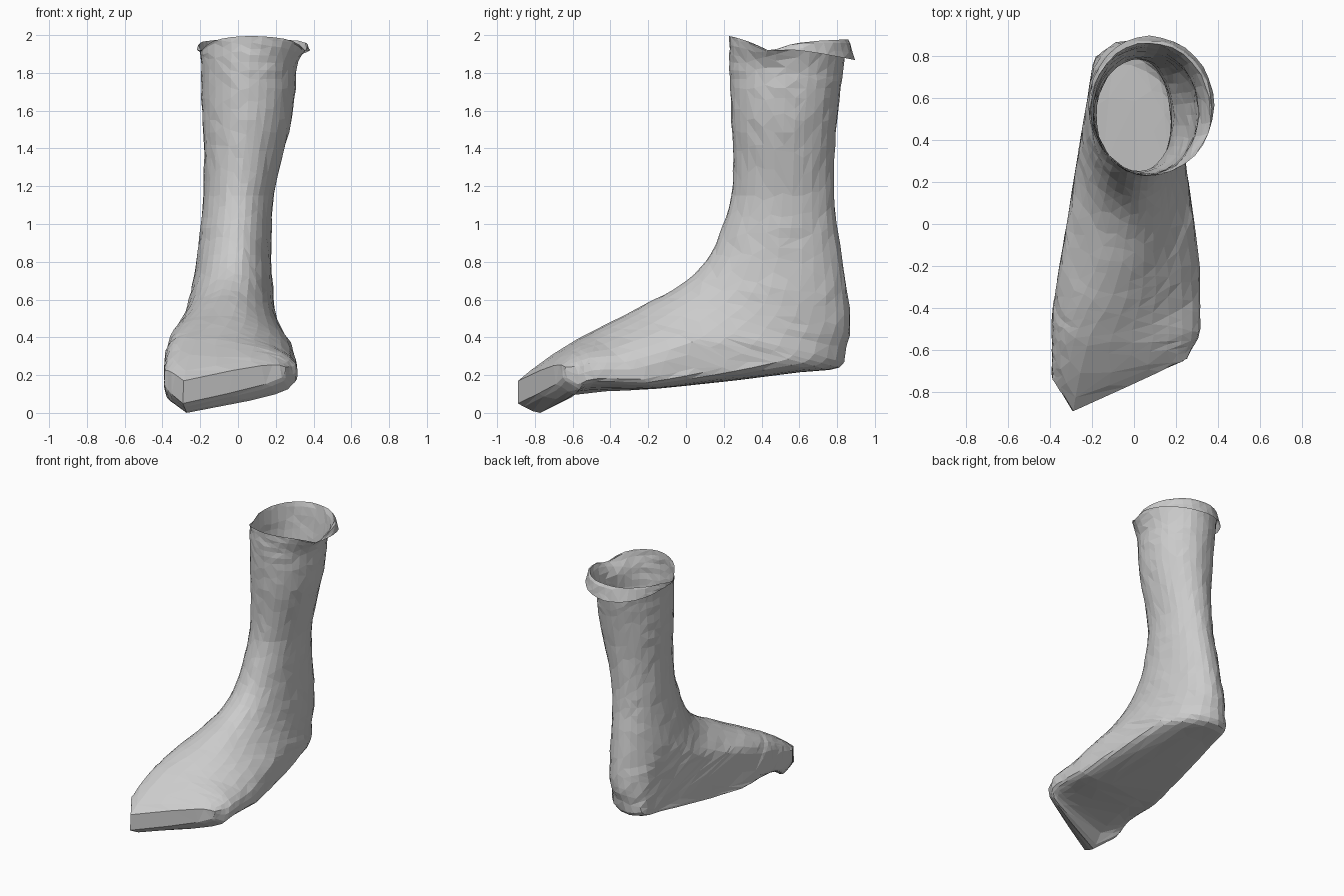
import bpy
import bmesh
import random
from math import sin, cos, pi

random.seed(4)
SIDES = 32      # points around each ring
STEPS = 3       # rings between two stations

default_cube = bpy.data.objects.get("Cube")
if default_cube:
    bpy.data.objects.remove(default_cube, do_unlink=True)

# Stations from the folded lip down the shaft, around the heel and out to the
# toe: front/instep point (y, z) and back/sole point (y, z)
PROFILE = [
    (.23, 2.0, .893, 1.87), (.23, 1.96, .86, 1.98), (.23, 1.86, .835, 1.82),
    (.235, 1.72, .82, 1.72), (.24, 1.55, .80, 1.55), (.25, 1.35, .785, 1.35),
    (.24, 1.15, .785, 1.15), (.19, .98, .80, .98), (.13, .84, .83, .8),
    (.04, .73, .86, .6), (-.08, .645, .872, .45), (-.2, .585, .845, .34),
    (-.3, .53, .81, .24), (-.38, .49, .6, .215), (-.45, .455, .2, .165),
    (-.52, .42, -.2, .125), (-.6, .375, -.48, .11), (-.68, .325, -.66, .075),
    (-.79, .25, -.77, .0), (-.89, .17, -.89, .05),
]

# Right edge, ridge and left edge (x) at each station
WIDTHS = [
    (-.215, .07, .38), (-.205, .07, .36), (-.195, .06, .31), (-.195, .06, .305),
    (-.19, .05, .285), (-.18, .03, .235), (-.185, .01, .19), (-.2, 0, .178),
    (-.22, -.01, .175), (-.245, -.02, .185), (-.275, -.04, .195), (-.305, -.06, .215),
    (-.34, -.09, .25), (-.37, -.12, .285), (-.385, -.16, .305), (-.39, -.2, .315),
    (-.39, -.23, .315), (-.39, -.25, .31), (-.39, -.27, .285), (-.39, -.29, .25),
]

# Section shape at a station: height of widest point, roundness of the upper
# half on each side and of the lower half, backward sweep, upward lift, rim dip
SHAPES = {
    0: (.5, 1, 1, 1, 0, 0, .04),
    1: (.5, 1, 1, 1, 0, 0, .07),
    2: (.5, 1, 1, 1, 0, 0, .02),
    3: (.5, 1, 1, 1, 0, 0, 0),
    10: (.5, 1, 1, 1, 0, 0, 0),
    12: (.46, .8, 1, .9, 0, 0, 0),
    13: (.52, .7, 1, .7, 0, 0, 0),
    15: (.64, .65, 1, .42, .06, 0, 0),
    17: (.66, .65, .9, .4, .25, .1, 0),
    18: (.6, .6, .8, .4, .37, .19, 0),
    19: (.5, .5, .7, .5, .46, .22, 0),
}


def spline(rows, i, f):
    """Smooth value between row i and row i + 1."""
    last = len(rows) - 1
    a, b, c, d = (rows[min(max(i + o, 0), last)] for o in (-1, 0, 1, 2))
    return [q + .5 * f * (r - p + f * (2 * p - 5 * q + 4 * r - s
            + f * (3 * (q - r) + s - p))) for p, q, r, s in zip(a, b, c, d)]


def shape_at(t):
    """Section shape blended linearly between its stations."""
    low = max(k for k in SHAPES if k <= t)
    high = min(k for k in SHAPES if k >= t)
    f = (t - low) / (high - low) if high > low else 0
    return [a + (b - a) * f for a, b in zip(SHAPES[low], SHAPES[high])]


def ring_points(i, f):
    ay, az, by, bz = spline(PROFILE, i, f)
    x_min, ridge, x_max = spline(WIDTHS, i, f)
    mid, inner, outer, lower, sweep, lift, dip = shape_at(i + f)
    for n in range(SIDES):
        angle = 2 * pi * n / SIDES
        s, c = sin(angle), cos(angle)
        power = lower if c <= 0 else outer if s > 0 else inner
        side = abs(s) ** power
        reach = abs(c) ** power
        v = mid * (1 - reach) if c > 0 else mid + (1 - mid) * reach
        dx = side * (x_max - ridge) if s > 0 else side * (x_min - ridge)
        away = max(dx, -3.5 * dx)
        y = ay + (by - ay) * v + sweep * away
        notch = dip / (1 + (4 * (c - .35)) ** 2)
        z = az + (bz - az) * v + lift * away - notch
        x = ridge + dx
        if z < .7:      # the foot narrows towards the heel
            x = min(max(x, .165 * y - .319), .285 - .14 * y)
        wobble = [random.uniform(-.003, .003) for _ in range(2)]
        yield x + wobble[0], y + wobble[1], min(max(z, 0), 2)


# One plain material
grey = bpy.data.materials.new("plain grey")
grey.use_nodes = True
colour = (.6, .6, .6, 1)
grey.diffuse_color = colour
grey.node_tree.nodes["Principled BSDF"].inputs["Base Color"].default_value = colour

# Boot skin: lofted rings, open at the rim
bm = bmesh.new()
stations = [(i, k / STEPS) for i in range(len(PROFILE) - 1) for k in range(STEPS)]
stations.append((len(PROFILE) - 1, 0))
rings = [[bm.verts.new(p) for p in ring_points(i, f)] for i, f in stations]
for top, bottom in zip(rings, rings[1:]):
    for n in range(SIDES):
        m = (n + 1) % SIDES
        bm.faces.new((top[n], top[m], bottom[m], bottom[n]))

# Blunt toe wall: strips from the upper edge to the lower edge
toe = rings[-1]
half = SIDES // 2
for direction in (1, -1):
    for n in range(half // 2):
        ids = [n, n + 1, half - n - 1, half - n]
        corners = list(dict.fromkeys(toe[direction * j % SIDES] for j in ids))
        bm.faces.new(corners)

bmesh.ops.recalc_face_normals(bm, faces=bm.faces)
bmesh.ops.triangulate(bm, faces=bm.faces)
mesh = bpy.data.meshes.new("boot")
bm.to_mesh(mesh)
bm.free()
mesh.materials.append(grey)
boot = bpy.data.objects.new("boot", mesh)
bpy.context.collection.objects.link(boot)

# Irregular facets
facets = boot.modifiers.new("facets", 'DECIMATE')
facets.ratio = .6
